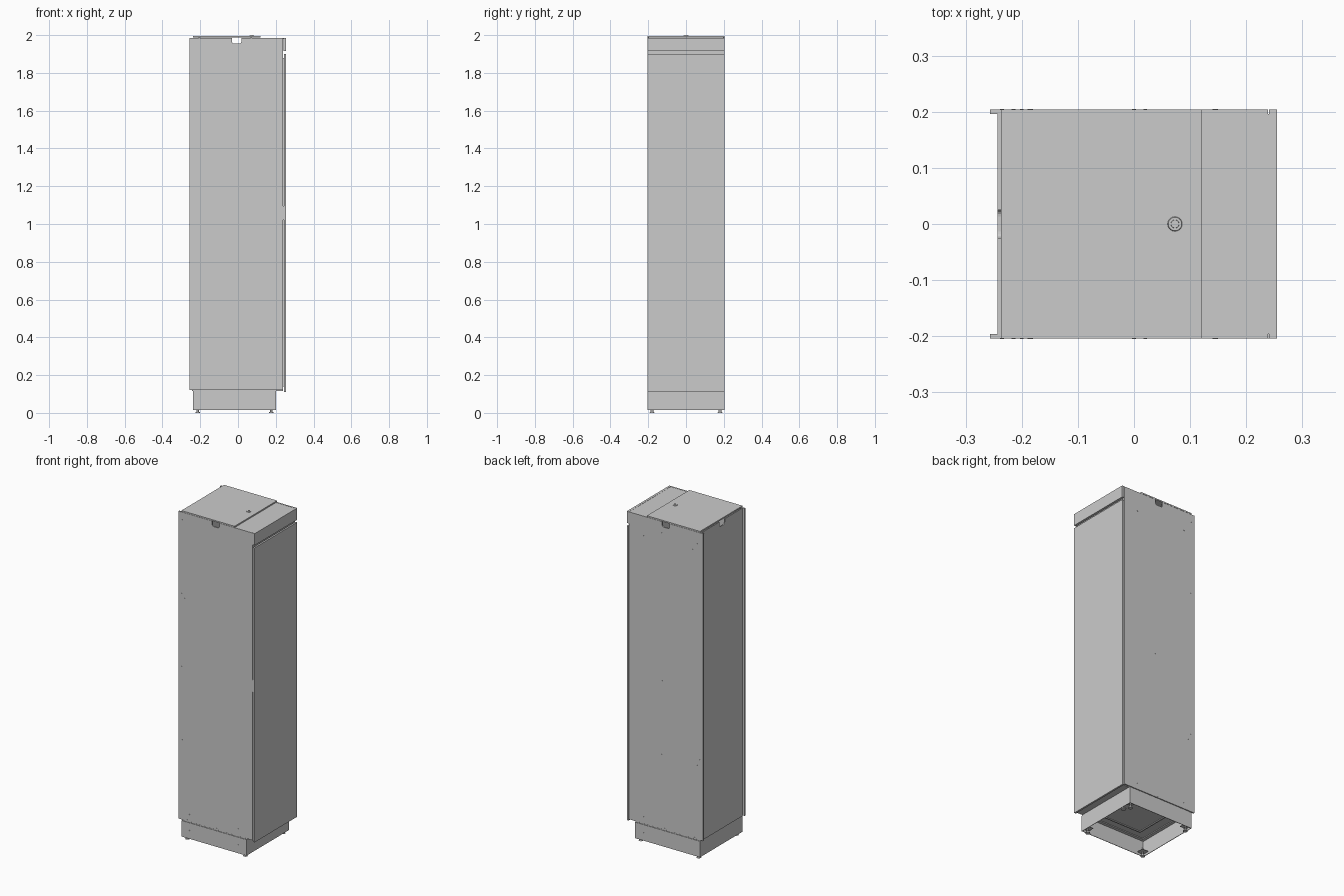
import bpy, bmesh, math
from mathutils import Matrix, Vector

if "Cube" in bpy.data.objects:
    bpy.data.objects.remove(bpy.data.objects["Cube"])


def finish(bm, name):
    bmesh.ops.recalc_face_normals(bm, faces=bm.faces)
    me = bpy.data.meshes.new(name)
    bm.to_mesh(me)
    bm.free()
    ob = bpy.data.objects.new(name, me)
    bpy.context.collection.objects.link(ob)
    return ob


def add_box(bm, x0, x1, y0, y1, z0, z1):
    m = Matrix.Translation(((x0 + x1) / 2, (y0 + y1) / 2, (z0 + z1) / 2)) \
        @ Matrix.Diagonal((x1 - x0, y1 - y0, z1 - z0, 1))
    bmesh.ops.create_cube(bm, size=1, matrix=m)


def boxes(name, *dims):
    bm = bmesh.new()
    for d in dims:
        add_box(bm, *d)
    return finish(bm, name)


def add_cyl(bm, r, h, centre, axis='z', seg=20, r2=None):
    rot = {'z': Matrix(), 'y': Matrix.Rotation(math.pi / 2, 4, 'X'),
           'x': Matrix.Rotation(math.pi / 2, 4, 'Y')}[axis]
    bmesh.ops.create_cone(bm, cap_ends=True, segments=seg, radius1=r,
                          radius2=r if r2 is None else r2, depth=h,
                          matrix=Matrix.Translation(centre) @ rot)


def notched_outline(u0, u1, z0, z1, n0, n1, nz, r=0.012):
    # sheet outline with a round-cornered cable notch in its top edge
    pts = [(u0, z0), (u1, z0), (u1, z1), (n1, z1)]
    for k in range(5):
        a = -k * math.pi / 8
        pts.append((n1 - r + r * math.cos(a), nz + r + r * math.sin(a)))
    for k in range(5):
        a = -math.pi / 2 - k * math.pi / 8
        pts.append((n0 + r + r * math.cos(a), nz + r + r * math.sin(a)))
    return pts + [(n0, z1), (u0, z1)]


def prism(name, pts, to3d, offset):
    bm = bmesh.new()
    f = bm.faces.new([bm.verts.new(to3d(*p)) for p in pts])
    ext = bmesh.ops.extrude_face_region(bm, geom=[f])
    bmesh.ops.translate(bm, vec=Vector(offset),
                        verts=[v for v in ext['geom'] if isinstance(v, bmesh.types.BMVert)])
    return finish(bm, name)


Y = 0.204      # half width
T = 0.008      # panel thickness

# side panels with cable notches, plus screws
screws = [(-0.185, 1.87), (0.145, 1.87), (-0.185, 0.16), (0.145, 0.16),
          (-0.185, 0.063), (0.145, 0.063)]
rivets = [(-0.235, z) for z in (1.94, 1.49, 1.047, 0.605, 0.16)]
rivets += [(x, z) for x in (-0.215, 0.02) for z in (1.915, 1.465, 1.02, 0.57)]
rivets += [(-0.2, 0.126), (0.0, 0.126)]
for s, side in ((-1, 'front'), (1, 'rear')):
    prism(side + '_side_panel',
          notched_outline(-0.257, 0.239, 0.12, 1.986, -0.032, 0.018, 1.955),
          lambda x, z, s=s: (x, s * Y, z), (0, -s * T, 0))
    bm = bmesh.new()
    for pts, r in ((screws, 0.005), (rivets, 0.0035)):
        for x, z in pts:
            add_cyl(bm, r, 0.0016, (x, s * Y, z), 'y', 12)
    finish(bm, side + '_side_screws')

# recessed back panel with its own notch
prism('back_panel', notched_outline(-Y + T, Y - T, 0.12, 1.986, -0.025, 0.025, 1.955),
      lambda y, z: (-0.243, y, z), (0.006, 0, 0))

# roof: raised rear cover and lower front strip
boxes('top_cover', (-0.237, 0.12, -Y, Y, 1.987, 1.995))
boxes('top_front_strip', (0.10, 0.242, -Y + T, Y - T, 1.979, 1.985))
bm = bmesh.new()
add_cyl(bm, 0.013, 0.003, (0.073, 0, 1.9965), r2=0.012, seg=32)
add_cyl(bm, 0.008, 0.004, (0.073, 0, 1.998), r2=0.007, seg=32)
add_box(bm, 0.072, 0.074, -0.006, 0.006, 1.998, 2.0)
finish(bm, 'top_plug')
bm = bmesh.new()
for x in (-0.205, 0.07):
    for s in (-1, 1):
        add_cyl(bm, 0.004, 0.006, (x, s * 0.199, 1.985), 'z', 12)
finish(bm, 'top_fixings')

# front fascia and the rail behind the gap
boxes('top_fascia', (0.241, 0.255, -Y, Y, 1.915, 1.986))
boxes('front_top_rail', (0.222, 0.236, -Y + T, Y - T, 1.885, 1.93))
boxes('front_opening_frame',
      (0.222, 0.236, -Y + T, -Y + 0.03, 0.12, 1.89),
      (0.222, 0.236, Y - 0.03, Y - T, 0.12, 1.89))

# door with inner tray and edge grip
boxes('door', (0.243, 0.254, -Y, Y, 0.111, 1.899))
boxes('door_inner_tray', (0.215, 0.243, -Y + 0.033, Y - 0.033, 0.14, 1.88))
boxes('door_grip', (0.238, 0.246, -Y - 0.0005, -Y + 0.012, 1.02, 1.095))

# cabinet floor with underside stiffener frame and plug
boxes('floor_panel', (-0.243, 0.239, -Y + T, Y - T, 0.116, 0.124))
boxes('floor_stiffener',
      (-0.16, 0.13, -0.14, -0.132, 0.111, 0.116), (-0.16, 0.13, 0.132, 0.14, 0.111, 0.116),
      (-0.16, -0.152, -0.132, 0.132, 0.111, 0.116), (0.122, 0.13, -0.132, 0.132, 0.111, 0.116))
bm = bmesh.new()
add_cyl(bm, 0.013, 0.008, (0.073, 0, 0.113), seg=24)
finish(bm, 'floor_plug')

# open plinth of thin sheet
P = 0.003
X0, X1 = -0.237, 0.2
boxes('plinth',
      (X0, X1, -Y, -Y + P, 0.016, 0.113), (X0, X1, Y - P, Y, 0.016, 0.113),
      (X0, X0 + P, -Y + P, Y - P, 0.016, 0.113), (X1 - P, X1, -Y + P, Y - P, 0.016, 0.113))
boxes('plinth_top_flange',
      (X0, X1, -Y + P, -Y + 0.022, 0.111, 0.118), (X0, X1, Y - 0.022, Y - P, 0.111, 0.118),
      (X0, X0 + 0.022, -Y + 0.022, Y - 0.022, 0.111, 0.118),
      (X1 - 0.022, X1, -Y + 0.022, Y - 0.022, 0.111, 0.118))

# levelling feet on corner brackets
for i, x in enumerate((-0.213, 0.176)):
    for j, y in enumerate((-0.18, 0.18)):
        bm = bmesh.new()
        add_cyl(bm, 0.013, 0.006, (x, y, 0.003), r2=0.011, seg=24)
        add_cyl(bm, 0.008, 0.008, (x, y, 0.01), seg=6)
        add_cyl(bm, 0.004, 0.045, (x, y, 0.034), seg=16)
        foot = finish(bm, f'foot_{i}{j}')
        boxes(f'foot_bracket_{i}{j}', (x - 0.021, x + 0.021, y - 0.021, y + 0.021, 0.03, 0.033))

# smooth only the round parts
for ob in bpy.data.objects:
    if ob.name.startswith(('foot_0', 'foot_1', 'top_plug', 'floor_plug')):
        bpy.ops.object.select_all(action='DESELECT')
        ob.select_set(True)
        bpy.context.view_layer.objects.active = ob
        bpy.ops.object.shade_smooth_by_angle()
